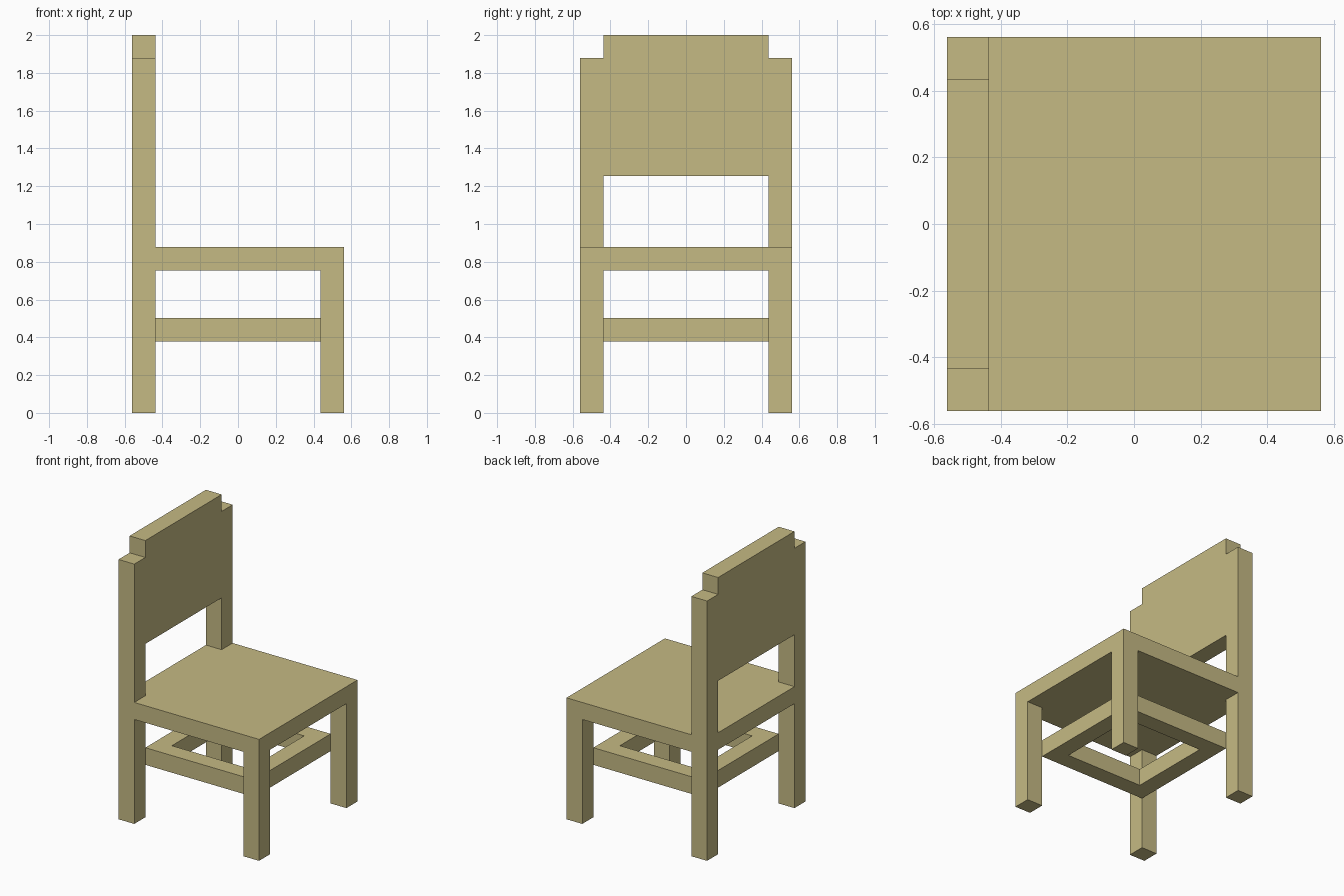
import bpy

if "Cube" in bpy.data.objects:
    bpy.data.objects.remove(bpy.data.objects["Cube"])

wood = bpy.data.materials.new("pale wood")
wood.diffuse_color = (0.56, 0.49, 0.23, 1)
wood.use_nodes = True
wood.node_tree.nodes["Principled BSDF"].inputs["Base Color"].default_value = wood.diffuse_color

OUT, INN, HOLE = 0.562, 0.436, 0.311   # outer edge, leg inner edge, rung inner edge
SEAT_Z0, SEAT_Z1 = 0.755, 0.878
BACK_Z0, BACK_Z1 = 1.253, 1.878


def box(name, x0, x1, y0, y1, z0, z1):
    x0, x1 = sorted((x0, x1))
    y0, y1 = sorted((y0, y1))
    bpy.ops.mesh.primitive_cube_add(size=1)
    ob = bpy.context.object
    ob.name = name
    for v in ob.data.vertices:
        v.co = (x1 if v.co.x > 0 else x0,
                y1 if v.co.y > 0 else y0,
                z1 if v.co.z > 0 else z0)
    ob.data.materials.append(wood)
    return ob


# Seat slab
box("seat", -OUT, OUT, -OUT, OUT, SEAT_Z0, SEAT_Z1)

for s, side in ((-1, "near"), (1, "far")):
    # Legs below the seat, and posts rising to the backrest
    box(f"front_leg_{side}", INN, OUT, s * INN, s * OUT, 0, SEAT_Z0)
    box(f"back_leg_{side}", -OUT, -INN, s * INN, s * OUT, 0, SEAT_Z0)
    box(f"back_post_{side}", -OUT, -INN, s * INN, s * OUT, SEAT_Z1, BACK_Z1)
    # Square rung frame set inside the legs
    box(f"side_rung_{side}", -INN, INN, s * HOLE, s * INN, 0.379, 0.503)
    box(f"cross_rung_{side}", s * HOLE, s * INN, -HOLE, HOLE, 0.379, 0.503)

# Backrest panel between the posts, rising one step above them
box("backrest", -OUT, -INN, -INN, INN, BACK_Z0, 2.0)
